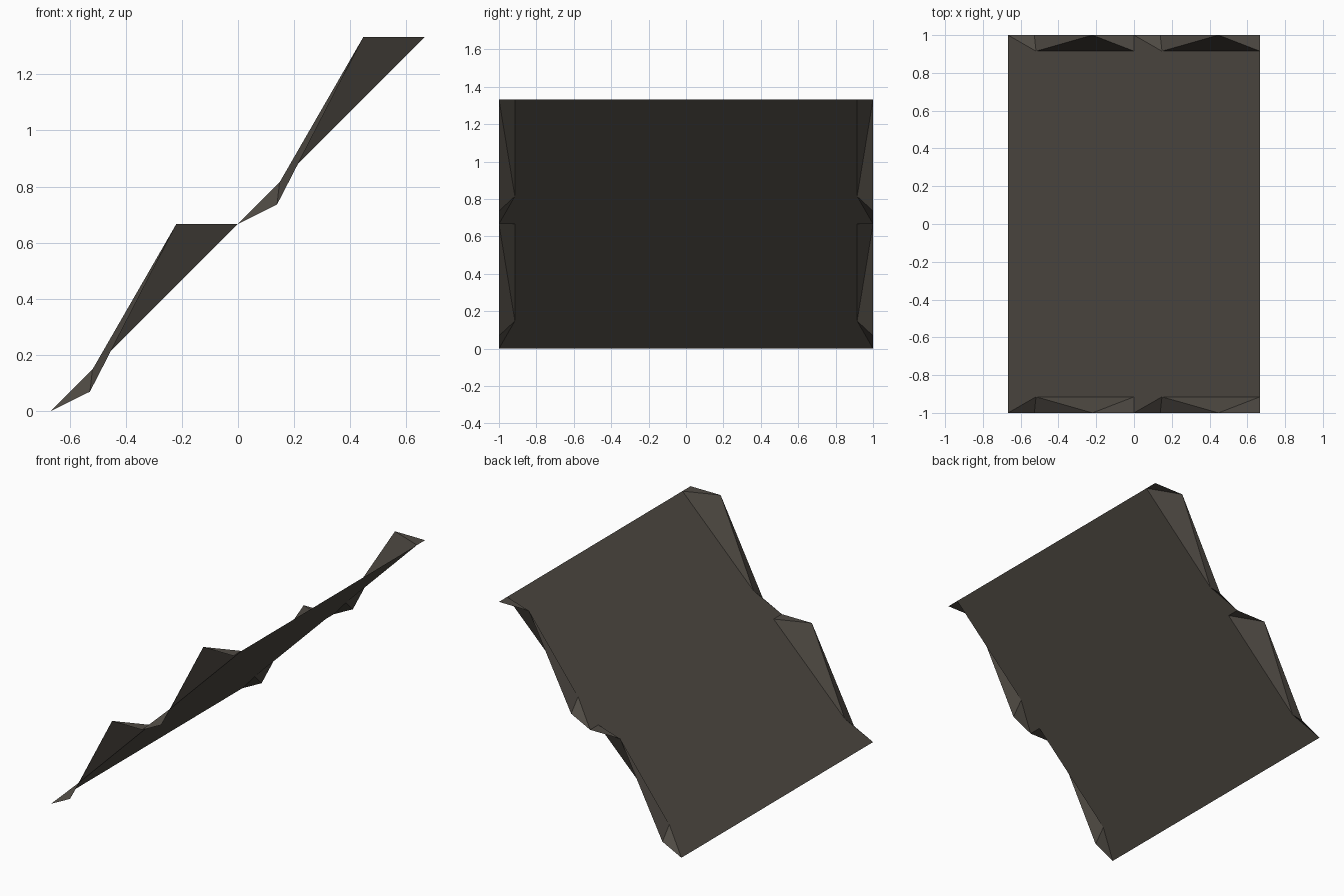
import bpy
import bmesh

cube = bpy.data.objects.get("Cube")
if cube:
    bpy.data.objects.remove(cube, do_unlink=True)

HALF = 0.6667   # half run of the slope, also the run and rise of one step
INNER = 0.915   # where the flat ramp ends and the rough edge begins
OUTER = 1.0

stone = bpy.data.materials.new("dark grey brown stone")
stone.use_nodes = True
colour = (0.080, 0.070, 0.058, 1)
stone.diffuse_color = colour
bsdf = stone.node_tree.nodes["Principled BSDF"]
bsdf.inputs["Base Color"].default_value = colour
bsdf.inputs["Roughness"].default_value = 0.9


def finish(name, bm):
    bmesh.ops.remove_doubles(bm, verts=bm.verts, dist=0.0005)
    mesh = bpy.data.meshes.new(name)
    bm.to_mesh(mesh)
    bm.free()
    mesh.materials.append(stone)
    obj = bpy.data.objects.new(name, mesh)
    bpy.context.collection.objects.link(obj)


# Sloping sheet, rising towards +x
bm = bmesh.new()
corners = [(-HALF, -INNER), (HALF, -INNER), (HALF, INNER), (-HALF, INNER)]
bm.faces.new([bm.verts.new((x, y, x + HALF)) for x, y in corners])
finish("ramp_surface", bm)


# Faceted edge: a stepped outer line joined to the straight inner line
def stepped_edge(name, side):
    bm = bmesh.new()
    for step in range(2):
        def point(x, z, y):
            return bm.verts.new((x - HALF + step * HALF, side * y, z + step * HALF))

        start_in = point(0, 0, INNER)
        start_out = point(0, 0, OUTER)
        toe_in = point(0.148, 0.148, INNER)
        toe_out = point(0.139, 0.069, OUTER)
        nose_out = point(0.447, HALF, OUTER)
        end_in = point(HALF, HALF, INNER)
        end_out = point(HALF, HALF, OUTER)
        for tri in ((start_out, toe_in, start_in),
                    (start_out, toe_out, toe_in),
                    (toe_out, nose_out, toe_in),
                    (nose_out, end_in, toe_in),
                    (nose_out, end_out, end_in)):
            bm.faces.new(tri if side < 0 else tri[::-1])
    finish(name, bm)


stepped_edge("front_stepped_edge", -1)
stepped_edge("back_stepped_edge", 1)
